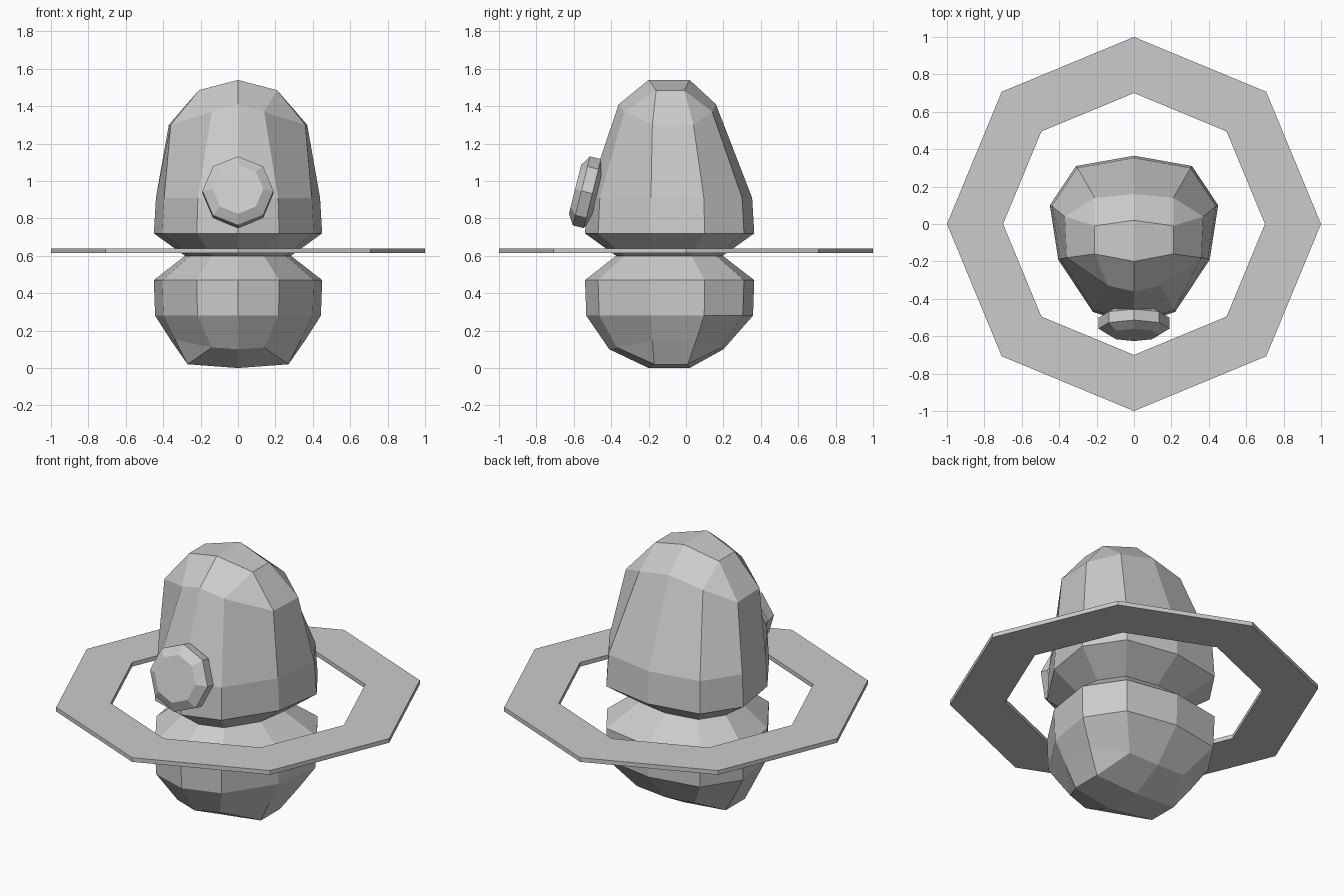
import bpy, bmesh
from math import sin, cos, pi, radians
from mathutils import Matrix, Vector

if "Cube" in bpy.data.objects:
    bpy.data.objects.remove(bpy.data.objects["Cube"])


def mirror_ring(half):
    # half outline: front centre -> right side -> back centre
    return half + [(-x, y, z) for x, y, z in reversed(half[1:-1])]


def loft(name, rings, caps=True, closed=False, matrix=Matrix()):
    bm = bmesh.new()
    loops = [[bm.verts.new(matrix @ Vector(p)) for p in r] for r in rings]
    pairs = list(zip(loops, loops[1:]))
    if closed:
        pairs.append((loops[-1], loops[0]))
    for a, b in pairs:
        n = len(a)
        for i in range(n):
            j = (i + 1) % n
            bm.faces.new((a[i], a[j], b[j], b[i]))
    if caps:
        bm.faces.new(loops[0])
        bm.faces.new(loops[-1])
    bmesh.ops.remove_doubles(bm, verts=bm.verts, dist=0.001)
    bmesh.ops.recalc_face_normals(bm, faces=bm.faces)
    me = bpy.data.meshes.new(name)
    bm.to_mesh(me)
    bm.free()
    ob = bpy.data.objects.new(name, me)
    bpy.context.collection.objects.link(ob)
    return ob


def circle(r, n, z):
    return [(r * cos(2 * pi * i / n), r * sin(2 * pi * i / n), z) for i in range(n)]


# body: faceted ten-sided rings with a pinched waist
outline = [(0, -.54), (.22, -.47), (.405, -.19), (.45, .10), (.31, .31), (0, .365)]


def section(z, s):
    return [(x * s, -.09 + (y + .09) * s, z) for x, y in outline]


bottom = [(0, -.20, 0), (.27, -.17, .02), (.27, -.17, .02), (.27, .01, .02), (.27, .01, .02), (0, .02, 0)]
lower = [(0, -.41, .10), (.14, -.37, .11), (.335, -.18, .15), (.36, .055, .15), (.19, .19, .11), (0, .20, .10)]
shoulder = [(0, -.36, 1.41), (.14, -.33, 1.37), (.36, -.18, 1.30), (.37, .04, 1.30), (.21, .14, 1.37), (0, .16, 1.41)]
crown = [(0, -.20, 1.54), (.21, -.16, 1.485), (.21, -.16, 1.485), (.21, -.01, 1.485), (.21, -.01, 1.485), (0, .02, 1.54)]
halves = [lower, section(.28, .985), section(.47, 1), section(.60, .63),
          section(.72, 1), section(.91, .975), shoulder]
body = loft("body", [mirror_ring(h) for h in [bottom] + halves + [crown]], caps=False)

# crown and base caps: two quads each, folded along the centre line
for name, h in (("crown_cap", crown), ("base_cap", bottom)):
    bm = bmesh.new()
    for s in (1, -1):
        q = [(h[i][0] * s, h[i][1], h[i][2]) for i in (0, 1, 3, 5)]
        bm.faces.new([bm.verts.new(p) for p in q])
    bmesh.ops.remove_doubles(bm, verts=bm.verts, dist=0.001)
    bmesh.ops.recalc_face_normals(bm, faces=bm.faces)
    up = name == "crown_cap"
    bm.normal_update()
    for f in bm.faces:
        if (f.normal.z > 0) != up:
            f.normal_flip()
    me = bpy.data.meshes.new(name)
    bm.to_mesh(me)
    bm.free()
    bpy.context.collection.objects.link(bpy.data.objects.new(name, me))

# flat octagonal ring around the waist
loft("waist_ring", [circle(.7, 8, .615), circle(1, 8, .615), circle(1, 8, .64), circle(.7, 8, .64)],
     caps=False, closed=True)

# flattened octagonal nose, tilted back against the front
tilt = Matrix.Translation((0, -.53, .94)) @ Matrix.Rotation(radians(76), 4, 'X')
loft("nose", [circle(.135, 8, -.065), circle(.19, 8, -.03), circle(.19, 8, .03), circle(.135, 8, .065)], matrix=tilt)
